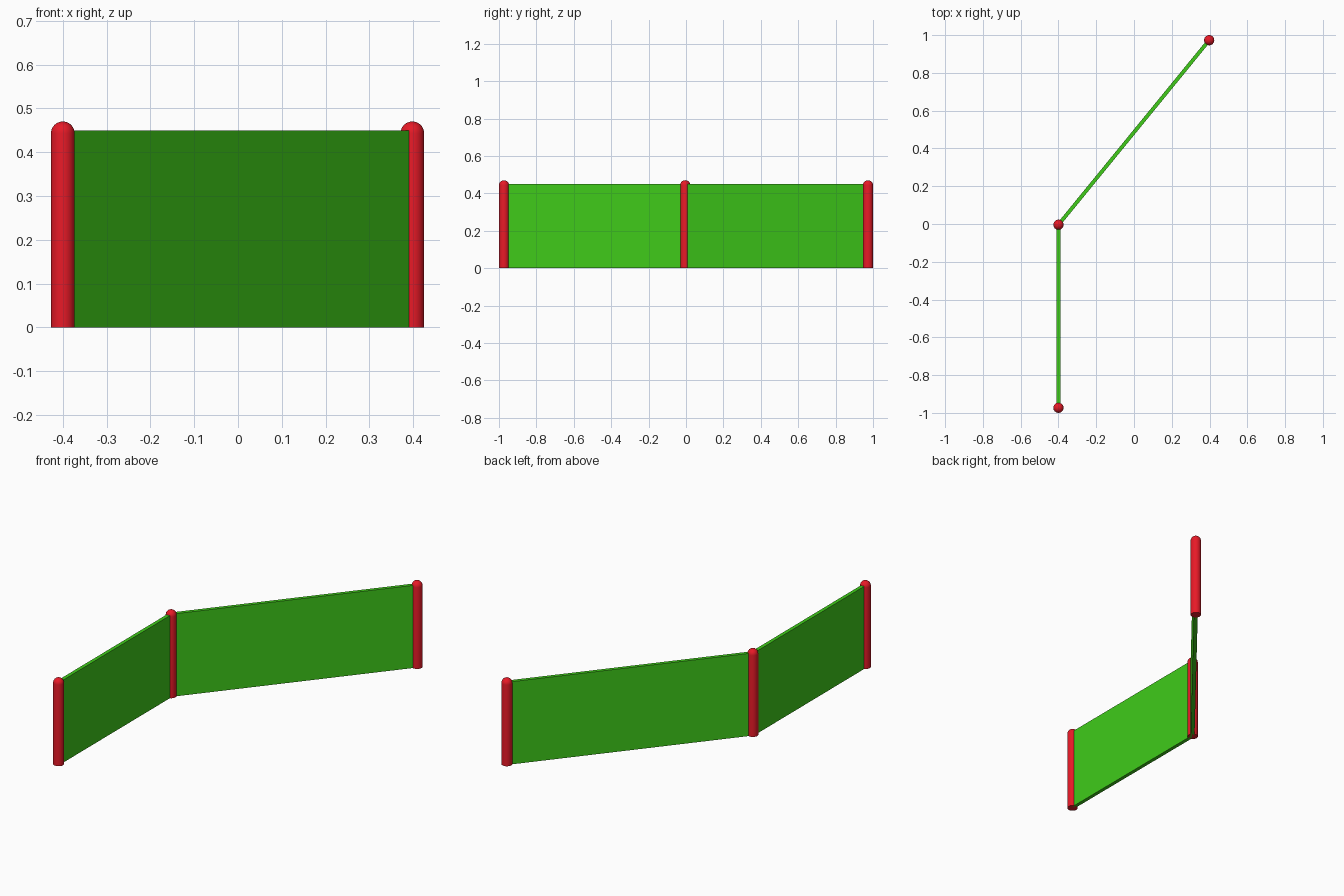
import bpy, bmesh, math
from mathutils import Vector

if "Cube" in bpy.data.objects:
    bpy.data.objects.remove(bpy.data.objects["Cube"])

R, POST_H, PANEL_H, THICK = 0.027, 0.47, 0.45, 0.02
POINTS = [Vector((-0.4, -0.973)), Vector((-0.4, -0.004)), Vector((0.398, 0.973))]


def material(name, color):
    m = bpy.data.materials.new(name)
    m.diffuse_color = color
    m.use_nodes = True
    m.node_tree.nodes["Principled BSDF"].inputs["Base Color"].default_value = m.diffuse_color
    return m


def add_object(name, bm, mat):
    bmesh.ops.recalc_face_normals(bm, faces=bm.faces)
    me = bpy.data.meshes.new(name)
    bm.to_mesh(me)
    bm.free()
    me.materials.append(mat)
    ob = bpy.data.objects.new(name, me)
    bpy.context.collection.objects.link(ob)
    return ob


red = material("post_red", (0.8, 0.01, 0.02, 1))
green = material("panel_green", (0.05, 0.6, 0.01, 1))


# Round post with a domed top, spun from a half profile
def post(name, p):
    bm = bmesh.new()
    profile = [(0, 0), (R, 0)]
    for i in range(9):
        a = i / 8 * math.pi / 2
        profile.append((R * math.cos(a) if i < 8 else 0, POST_H - R + R * math.sin(a)))
    vs = [bm.verts.new((x, 0, z)) for x, z in profile]
    edges = [bm.edges.new(pair) for pair in zip(vs, vs[1:])]
    bmesh.ops.spin(bm, geom=vs + edges, cent=(0, 0, 0), axis=(0, 0, 1),
                   angle=2 * math.pi, steps=32)
    bmesh.ops.remove_doubles(bm, verts=bm.verts, dist=1e-5)
    ob = add_object(name, bm, red)
    ob.location = (p.x, p.y, 0)
    bpy.ops.object.select_all(action='DESELECT')
    ob.select_set(True)
    bpy.context.view_layer.objects.active = ob
    bpy.ops.object.shade_smooth_by_angle(angle=math.radians(40))


# Flat panel spanning two post centres
def panel(name, a, b):
    d = b - a
    bm = bmesh.new()
    bmesh.ops.create_cube(bm, size=1)
    bmesh.ops.scale(bm, vec=(d.length, THICK, PANEL_H), verts=bm.verts)
    ob = add_object(name, bm, green)
    mid = (a + b) / 2
    ob.location = (mid.x, mid.y, PANEL_H / 2)
    ob.rotation_euler.z = math.atan2(d.y, d.x)


for name, p in zip(("front_post", "middle_post", "back_post"), POINTS):
    post(name, p)
panel("front_panel", POINTS[0], POINTS[1])
panel("back_panel", POINTS[1], POINTS[2])
